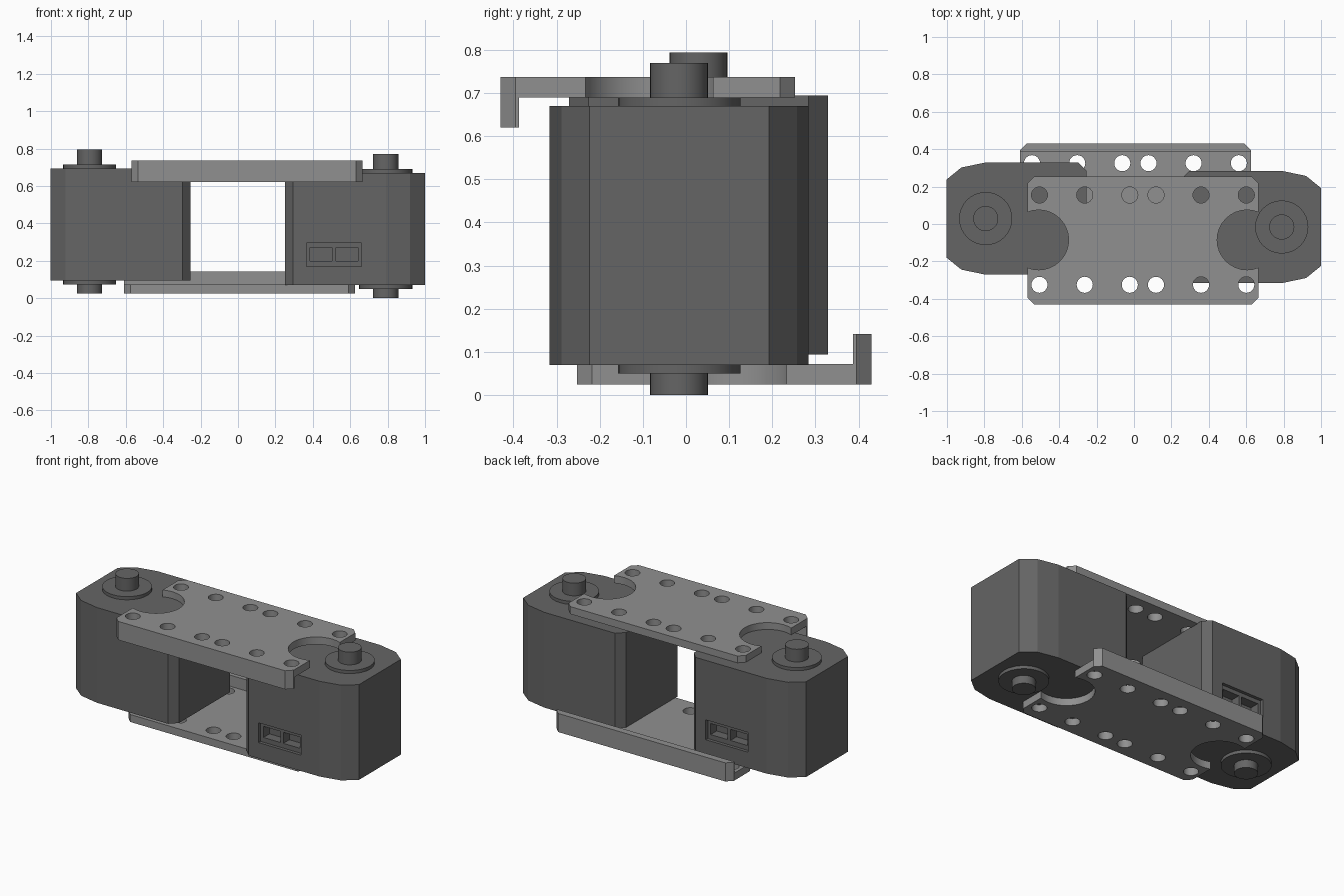
import bpy
import bmesh
from math import pi
from mathutils import Matrix, Vector

if "Cube" in bpy.data.objects:
    bpy.data.objects.remove(bpy.data.objects["Cube"])


def make_material(name, value):
    mat = bpy.data.materials.new(name)
    colour = (value, value, value, 1)
    mat.use_nodes = True
    mat.diffuse_color = colour
    mat.node_tree.nodes["Principled BSDF"].inputs["Base Color"].default_value = colour
    return mat


dark = make_material("dark grey casing", 0.13)
light = make_material("light grey bracket", 0.28)


def add_object(name, bm, mat):
    bmesh.ops.recalc_face_normals(bm, faces=bm.faces)
    mesh = bpy.data.meshes.new(name)
    bm.to_mesh(mesh)
    bm.free()
    mesh.materials.append(mat)
    ob = bpy.data.objects.new(name, mesh)
    bpy.context.collection.objects.link(ob)
    return ob


def prism(name, outline, z0, z1, mat):
    bm = bmesh.new()
    face = bm.faces.new([bm.verts.new((x, y, z0)) for x, y in outline])
    top = bmesh.ops.extrude_face_region(bm, geom=[face])["geom"]
    verts = [v for v in top if isinstance(v, bmesh.types.BMVert)]
    bmesh.ops.translate(bm, verts=verts, vec=(0, 0, z1 - z0))
    return add_object(name, bm, mat)


def box(name, x0, x1, y0, y1, z0, z1, mat):
    return prism(name, [(x0, y0), (x1, y0), (x1, y1), (x0, y1)], z0, z1, mat)


def cylinder(name, x, y, r, z0, z1, mat, sides=32):
    bm = bmesh.new()
    bmesh.ops.create_cone(bm, cap_ends=True, segments=sides, radius1=r, radius2=r,
                          depth=z1 - z0,
                          matrix=Matrix.Translation((x, y, (z0 + z1) / 2)))
    return add_object(name, bm, mat)


def combine(target, cutter, operation):
    mod = target.modifiers.new("boolean", "BOOLEAN")
    mod.operation = operation
    mod.solver = "EXACT"
    mod.object = cutter
    bpy.context.view_layer.objects.active = target
    bpy.ops.object.modifier_apply(modifier=mod.name)
    bpy.data.objects.remove(cutter)


def place(ob, matrix):
    ob.data.transform(matrix)
    ob.data.update()


def smooth(ob):
    bpy.ops.object.select_all(action="DESELECT")
    ob.select_set(True)
    bpy.context.view_layer.objects.active = ob
    bpy.ops.object.shade_smooth_by_angle(angle=pi / 8)


def build_servo(side, matrix):
    # casing with a faceted outer end and chamfered inner corners
    hx, hy = 0.79, -0.016
    half = [(1.0, 0.208), (0.92, 0.273), (0.79, 0.3), (0.295, 0.3), (0.25, 0.255)]
    outline = [(x, hy + y) for x, y in half] + [(x, hy - y) for x, y in reversed(half)]
    body = prism(side + "_servo_casing", outline, 0.07, 0.67, dark)
    # recessed socket with two deeper pockets
    front = hy - 0.3
    combine(body, box("cutter", 0.365, 0.66, front - 0.1, front + 0.02, 0.17, 0.295, dark),
            "DIFFERENCE")
    for x in (0.385, 0.523):
        combine(body, box("cutter", x, x + 0.118, front - 0.1, front + 0.08, 0.2, 0.27, dark),
                "DIFFERENCE")
    # round bosses and output shafts, above and below
    parts = [body]
    for end, face, boss, tip in (("upper", 0.67, 0.69, 0.77), ("lower", 0.07, 0.05, 0.0)):
        for part, r, a, b in (("boss", 0.142, face, boss), ("shaft", 0.067, boss, tip)):
            parts.append(cylinder(f"{side}_{end}_{part}", hx, hy, r, min(a, b), max(a, b), dark))
    for ob in parts:
        place(ob, matrix)
        if ob is not body:
            smooth(ob)


def build_bracket(name, matrix):
    # chamfered plate with a folded lip along one long edge
    mid, hw, y0, y1, c = 0.0475, 0.6175, -0.43, 0.253, 0.035
    half = [(hw - c, y0), (hw, y0 + c), (hw, y1 - c), (hw - c, y1)]
    outline = [(mid + x, y) for x, y in half] + [(mid - x, y) for x, y in reversed(half)]
    plate = prism(name, outline, 0.62, 0.737, light)
    combine(plate, box("cutter", -1, 1, y0 + 0.043, 1, 0.5, 0.69, light), "DIFFERENCE")
    # shaft clearance scallops and bolt holes, mirrored about the middle
    for s in (-1, 1):
        combine(plate, cylinder("cutter", mid + s * 0.557, -0.085, 0.16, 0.5, 1, light),
                "DIFFERENCE")
        for x in (0.07, 0.311, 0.553):
            for y in (-0.325, 0.155):
                combine(plate, cylinder("cutter", mid + s * x, y, 0.043, 0.5, 1, light, 24),
                        "DIFFERENCE")
    place(plate, matrix)
    smooth(plate)


build_servo("left", Matrix.Identity(4))
build_servo("right", Matrix.Translation(Vector((-0.003, 0.013, 0.024))) @ Matrix.Rotation(pi, 4, "Z"))
build_bracket("upper_bracket", Matrix.Identity(4))
# lower bracket is the upper one turned over front to back
build_bracket("lower_bracket",
              Matrix.Translation(Vector((-0.04, 0, 0.762))) @ Matrix.Rotation(pi, 4, "X"))
